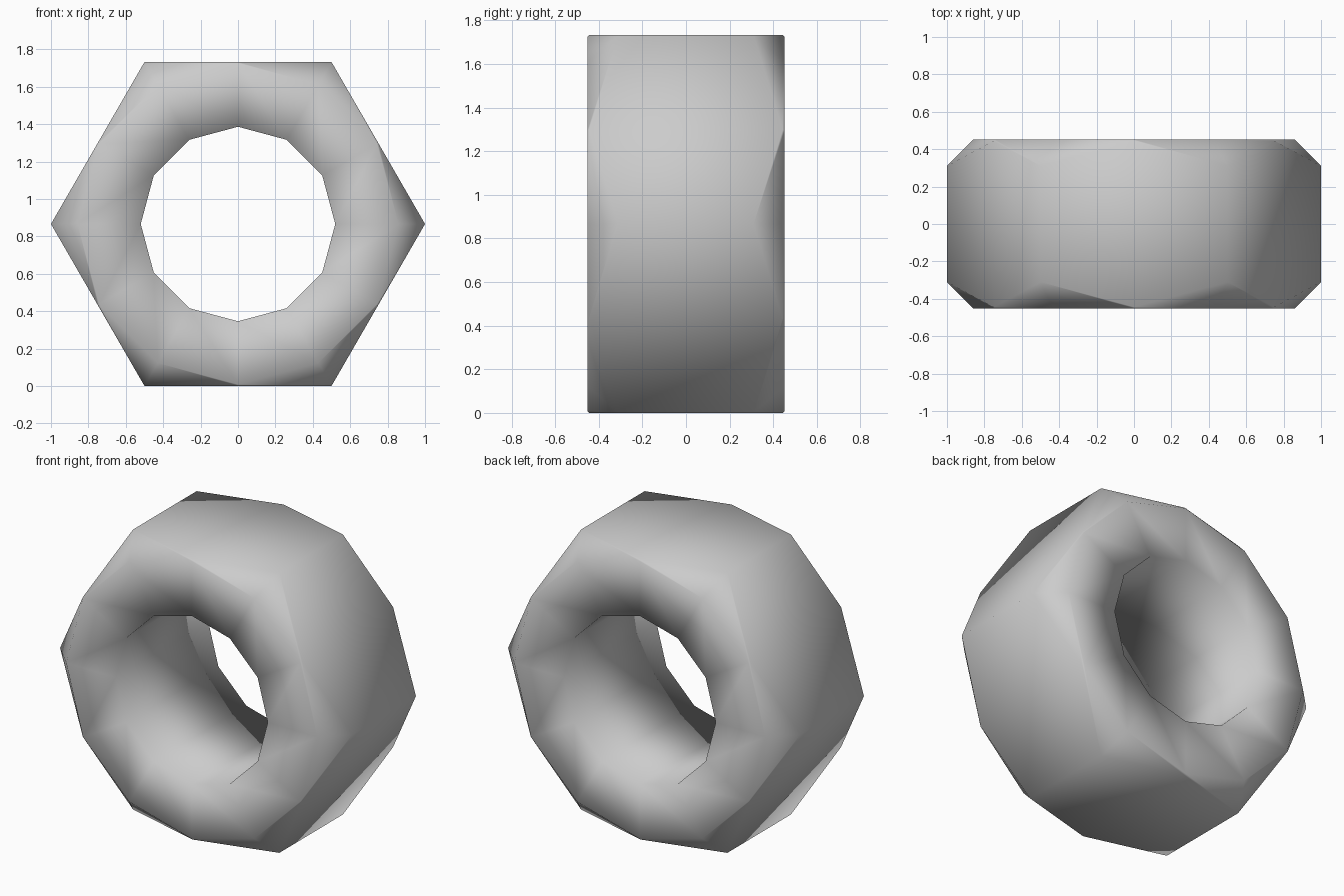
import bpy, bmesh, math

if "Cube" in bpy.data.objects:
    bpy.data.objects.remove(bpy.data.objects["Cube"])

SEGS = 12
HALF = 0.452               # half thickness
RIM = 0.858                # radius of the flat end faces
HOLE = 0.52                # hole radius
CZ = math.sqrt(3) / 2      # centre height (hexagon apothem)

bm = bmesh.new()


def ring(radius_at, y_at):
    verts = []
    for i in range(SEGS):
        a = 2 * math.pi * i / SEGS
        r = radius_at(i)
        verts.append(bm.verts.new((r * math.cos(a), y_at(r), CZ + r * math.sin(a))))
    return verts


def hexagon(i):
    # corners on even steps, middles of the flats on odd steps
    return 1.0 if i % 2 == 0 else CZ


# Closed cross-section: hole, end face, 45 degree corner chamfer, hex side
rings = []
for s in (-1, 1):
    loops = [
        ring(lambda i: HOLE, lambda r: s * HALF),
        ring(lambda i: RIM, lambda r: s * HALF),
        ring(hexagon, lambda r: s * (HALF - (r - RIM))),
    ]
    rings += loops if s < 0 else loops[::-1]

# Loft between neighbouring rings, closing through the hole
for k, a in enumerate(rings):
    b = rings[(k + 1) % len(rings)]
    for i in range(SEGS):
        j = (i + 1) % SEGS
        bm.faces.new((a[i], a[j], b[j], b[i]))

bmesh.ops.recalc_face_normals(bm, faces=bm.faces)
for f in bm.faces:
    f.smooth = True

mesh = bpy.data.meshes.new("hex_nut")
bm.to_mesh(mesh)
bm.free()
bpy.context.collection.objects.link(bpy.data.objects.new("hex_nut", mesh))
